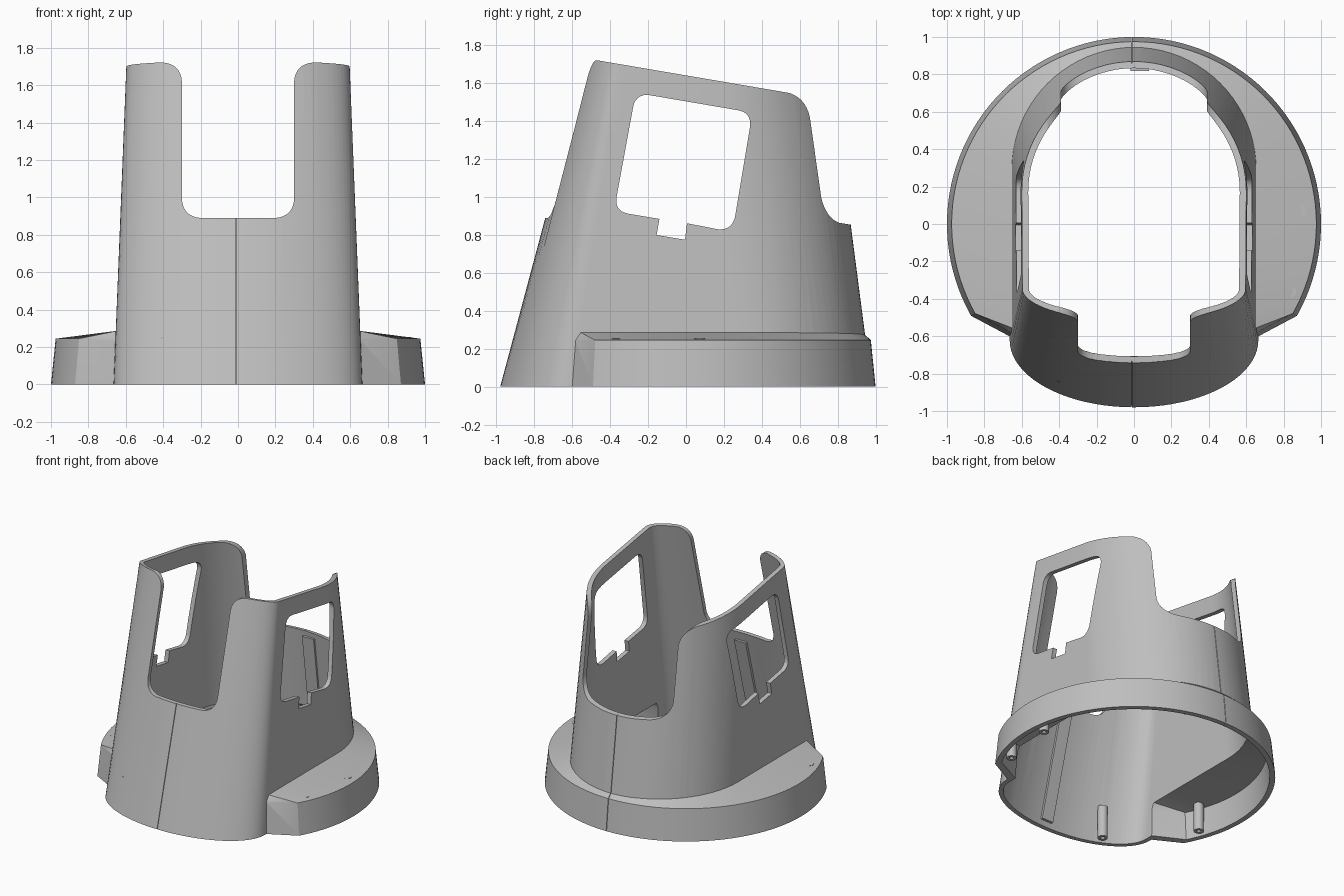
import bpy, bmesh, math
from mathutils import Vector

cube = bpy.data.objects.get("Cube")
if cube:
    bpy.data.objects.remove(cube, do_unlink=True)

grey = bpy.data.materials.new("light_grey_plastic")
grey.use_nodes = True
tone = (0.52, 0.52, 0.52, 1)
grey.diffuse_color = tone
grey.node_tree.nodes["Principled BSDF"].inputs["Base Color"].default_value = tone

WALL = 0.035
TILT = 0.17          # slope of the upper rim, falling towards the back


def loft(name, rings):
    """Closed solid through rings that have equal point counts."""
    bm = bmesh.new()
    loops = [[bm.verts.new(p) for p in ring] for ring in rings]
    n = len(loops[0])
    for a, b in zip(loops, loops[1:]):
        for i in range(n):
            j = (i + 1) % n
            bm.faces.new((a[i], a[j], b[j], b[i]))
    bm.faces.new(loops[0][::-1])
    bm.faces.new(loops[-1])
    bmesh.ops.recalc_face_normals(bm, faces=bm.faces)
    mesh = bpy.data.meshes.new(name)
    bm.to_mesh(mesh)
    bm.free()
    mesh.materials.append(grey)
    obj = bpy.data.objects.new(name, mesh)
    bpy.context.scene.collection.objects.link(obj)
    return obj


def combine(obj, other, operation):
    """Apply a boolean and discard the helper."""
    mod = obj.modifiers.new(operation, 'BOOLEAN')
    mod.operation = operation
    mod.solver = 'EXACT'
    mod.object = other
    bpy.context.view_layer.update()
    graph = bpy.context.evaluated_depsgraph_get()
    mesh = bpy.data.meshes.new_from_object(obj.evaluated_get(graph))
    obj.modifiers.clear()
    obj.data = mesh
    bpy.data.objects.remove(other, do_unlink=True)


def rounded(corners, steps=8):
    """Polygon from (u, v, radius) corners, with filleted corners."""
    out = []
    for i, (u, v, r) in enumerate(corners):
        p = Vector((u, v))
        if not r:
            out.append(p)
            continue
        a = p + (Vector(corners[i - 1][:2]) - p).normalized() * r
        b = p + (Vector(corners[(i + 1) % len(corners)][:2]) - p).normalized() * r
        for k in range(steps + 1):
            t = k / steps
            out.append(a * (1 - t) ** 2 + p * (1.7 * t * (1 - t)) + b * t * t
                       + (a + b) * (0.15 * t * (1 - t)))
    return out


# Tower cross-section: elliptical front, straight sides, round back
def front_y(z):
    return -0.98 + 0.267 * z


def back_y(z):
    return 0.98 - 0.13 * z


def tower_ring(z, off=0.0, n=40):
    w = 0.665 - 0.04 * z
    depth = 0.36 - 0.106 * z
    yf, yb = front_y(z) + depth, back_y(z) - w
    ring = []
    for i in range(n + 1):
        a = math.pi * i / n
        ring.append((-(w - off) * math.cos(a), yf - (depth - off) * math.sin(a), z))
    for i in range(n + 1):
        a = math.pi * i / n
        ring.append(((w - off) * math.cos(a), yb + (w - off) * math.sin(a), z))
    return ring


# Base flange: open ring with slanted front ends and a sloping top
def flange(name, off, bottom):
    n = 80
    start = math.radians(-29.4) + off
    radius = 1 - off
    outer = []
    for i in range(n + 1):
        a = start + (math.pi - 2 * start) * i / n
        outer.append((radius * math.cos(a), radius * math.sin(a)))
    ends = (0.6 - off, -0.635 + off * 1.2)
    outer = [ends] + outer + [(-ends[0], ends[1])]

    # Line where the flange top meets the tower
    side, r = 0.85 - off, 0.64 - off
    half = side + r * math.pi / 2
    inner = []
    for i in range(n + 1):
        s = half * 2 * i / n
        sign = 1 if s <= half else -1
        s = min(s, 2 * half - s)
        if s < side:
            inner.append((sign * r, -0.56 + off + s))
        else:
            a = (s - side) / r
            inner.append((sign * r * math.cos(a), 0.29 + r * math.sin(a)))
    inner = [(0.57 - off, -0.6 + off)] + inner + [(-0.57 + off, -0.6 + off)]
    return loft(name, [
        [(x, y, bottom) for x, y in outer],
        [(x * 0.975, y * 0.975, 0.245 - off) for x, y in outer],
        [(x, y, 0.288 - off) for x, y in inner]])


housing = loft("housing_shell", [tower_ring(0), tower_ring(1.9)])
combine(housing, flange("flange_outer", 0, 0), 'UNION')
combine(housing, flange("flange_hollow", WALL, -0.05), 'DIFFERENCE')
combine(housing, loft("tower_hollow", [tower_ring(-0.1, WALL), tower_ring(2, WALL)]),
        'DIFFERENCE')


# Slanted upper rim
def rim_z(y):
    return 1.72 - TILT * (y + 0.46)


rim = [(-2, rim_z(-2)), (2, rim_z(2)), (2, 3), (-2, 3)]
combine(housing, loft("rim_cutter", [[(x, y, z) for y, z in rim] for x in (-2, 2)]),
        'DIFFERENCE')


# Front and back U-shaped openings with flared upper corners
def notch(half, low, high, r, y0, y1, tilt):
    side = [(half, low, r), (half, high, r), (0.9, high, 0), (0.9, 2.5, 0)]
    shape = rounded(side + [(-x, z, q) for x, z, q in reversed(side)])
    rings = [[(x, y, z - tilt * (y - 0.6)) for x, z in shape] for y in (y0, y1)]
    combine(housing, loft("notch_cutter", rings), 'DIFFERENCE')


notch(0.30, 0.89, 1.721, 0.1, -1.5, -0.1, 0)
notch(0.39, 0.90, 1.546, 0.12, 0.25, 1.5, TILT)

# Side windows with a small step in the lower edge
window = rounded([
    (-0.265, 1.55, 0.07), (0.35, 1.445, 0.07), (0.245, 0.815, 0.08),
    (0.005, 0.862, 0), (-0.005, 0.775, 0), (-0.155, 0.80, 0),
    (-0.14, 0.885, 0), (-0.38, 0.925, 0.07)])
combine(housing, loft("window_cutter", [[(x, y, z) for y, z in window] for x in (-1.5, 1.5)]),
        'DIFFERENCE')

# Fine seam where the two halves meet, with a lap strip behind it
for label, edge, inward in (("front", front_y, 1), ("back", back_y, -1)):
    def strip(name, x0, x1, d0, d1, z0, z1):
        rings = []
        for z in (z0, z1):
            y0, y1 = edge(z) + inward * d0, edge(z) + inward * d1
            rings.append([(x0, y0, z), (x1, y0, z), (x1, y1, z), (x0, y1, z)])
        return loft(name, rings)

    combine(housing, strip("seam_cutter", -0.014, -0.01, -0.05, 0.01, -0.1, 1.0), 'DIFFERENCE')
    strip(label + "_lap_strip", -0.02, 0.08, WALL - 0.008, WALL + 0.02, 0.04, 0.82)


# Hollow screw posts under the base
def screw_post(name, x, y):
    profile = [(0.015, 0.2), (0.015, 0.0), (0.036, 0.0), (0.036, 0.25), (0.0, 0.25), (0.0, 0.2)]
    bm = bmesh.new()
    verts = [bm.verts.new((x + r, y, z + 0.005)) for r, z in profile]
    edges = [bm.edges.new(pair) for pair in zip(verts, verts[1:] + verts[:1])]
    bmesh.ops.spin(bm, geom=verts + edges, cent=(x, y, 0), axis=(0, 0, 1),
                   angle=math.tau, steps=20)
    bmesh.ops.remove_doubles(bm, verts=bm.verts, dist=0.0001)
    bmesh.ops.recalc_face_normals(bm, faces=bm.faces)
    mesh = bpy.data.meshes.new(name)
    bm.to_mesh(mesh)
    bm.free()
    mesh.materials.append(grey)
    bpy.context.scene.collection.objects.link(bpy.data.objects.new(name, mesh))


for i, (x, y) in enumerate([(-0.39, -0.81), (-0.85, -0.30), (0.83, -0.36), (0.89, 0.07)]):
    screw_post("screw_post_%d" % (i + 1), x, y)

# Smooth curved walls, crisp edges
bpy.ops.object.select_all(action='DESELECT')
for obj in bpy.context.scene.objects:
    if obj.type == 'MESH':
        obj.select_set(True)
bpy.context.view_layer.objects.active = housing
bpy.ops.object.shade_smooth_by_angle(angle=math.radians(30))
